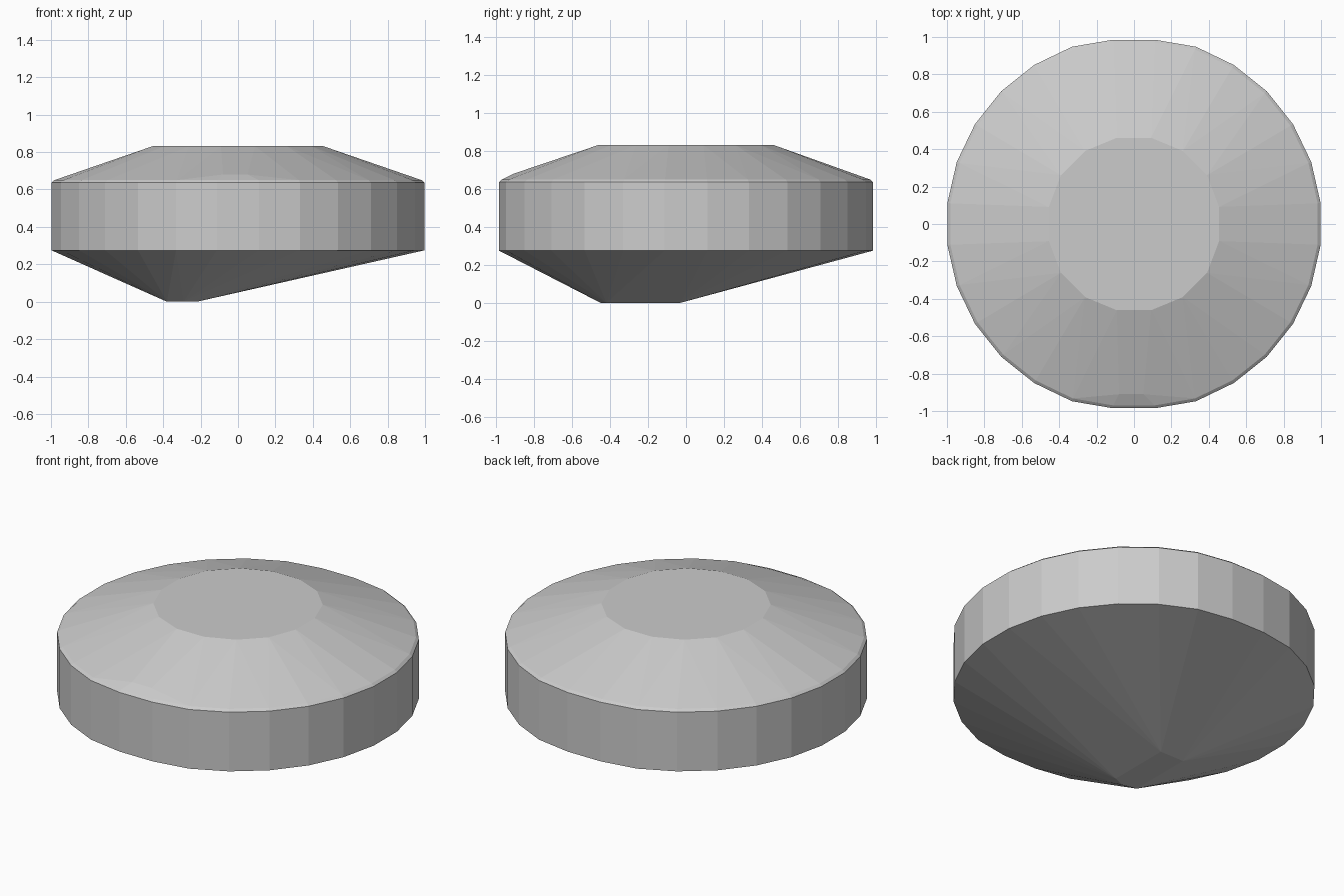
import bpy, bmesh
from math import cos, sin, pi, radians

if "Cube" in bpy.data.objects:
    bpy.data.objects.remove(bpy.data.objects["Cube"])


def ring(radius, z, sides, x_max, y_max):
    """Ring of points, slightly flattened at its four extremes."""
    points = []
    for i in range(sides):
        a = 2 * pi * (i + 0.5) / sides
        x = max(-x_max, min(x_max, radius * cos(a)))
        y = max(-y_max, min(y_max, radius * sin(a)))
        points.append((x, y, z))
    return points


# Off-centre foot, vertical rim, small bevel and flat crown
foot = [(-0.38, -0.43, 0), (-0.29, -0.45, 0), (-0.22, -0.42, 0),
        (-0.22, -0.03, 0), (-0.38, -0.03, 0)]
points = foot
points += ring(1.004, 0.275, 28, 1.0, 0.985)
points += ring(1.004, 0.637, 28, 1.0, 0.985)
points += ring(0.988, 0.65, 28, 0.985, 0.97)
points += ring(0.47, 0.832, 16, 0.455, 0.465)
# Chipped facet on the front shoulder
points += [(-0.08, -0.91, 0.68), (0.05, -0.91, 0.68)]

# Faceted hull around all sections
bm = bmesh.new()
for p in points:
    bm.verts.new(p)
result = bmesh.ops.convex_hull(bm, input=bm.verts[:])
unused = {g for g in result["geom_interior"] + result["geom_unused"]
          if isinstance(g, bmesh.types.BMVert)}
bmesh.ops.delete(bm, geom=list(unused), context='VERTS')
bmesh.ops.dissolve_limit(bm, angle_limit=radians(0.5),
                         verts=bm.verts[:], edges=bm.edges[:])
bmesh.ops.recalc_face_normals(bm, faces=bm.faces[:])

mesh = bpy.data.meshes.new("faceted_disc")
bm.to_mesh(mesh)
bm.free()
disc = bpy.data.objects.new("faceted_disc", mesh)
bpy.context.collection.objects.link(disc)
